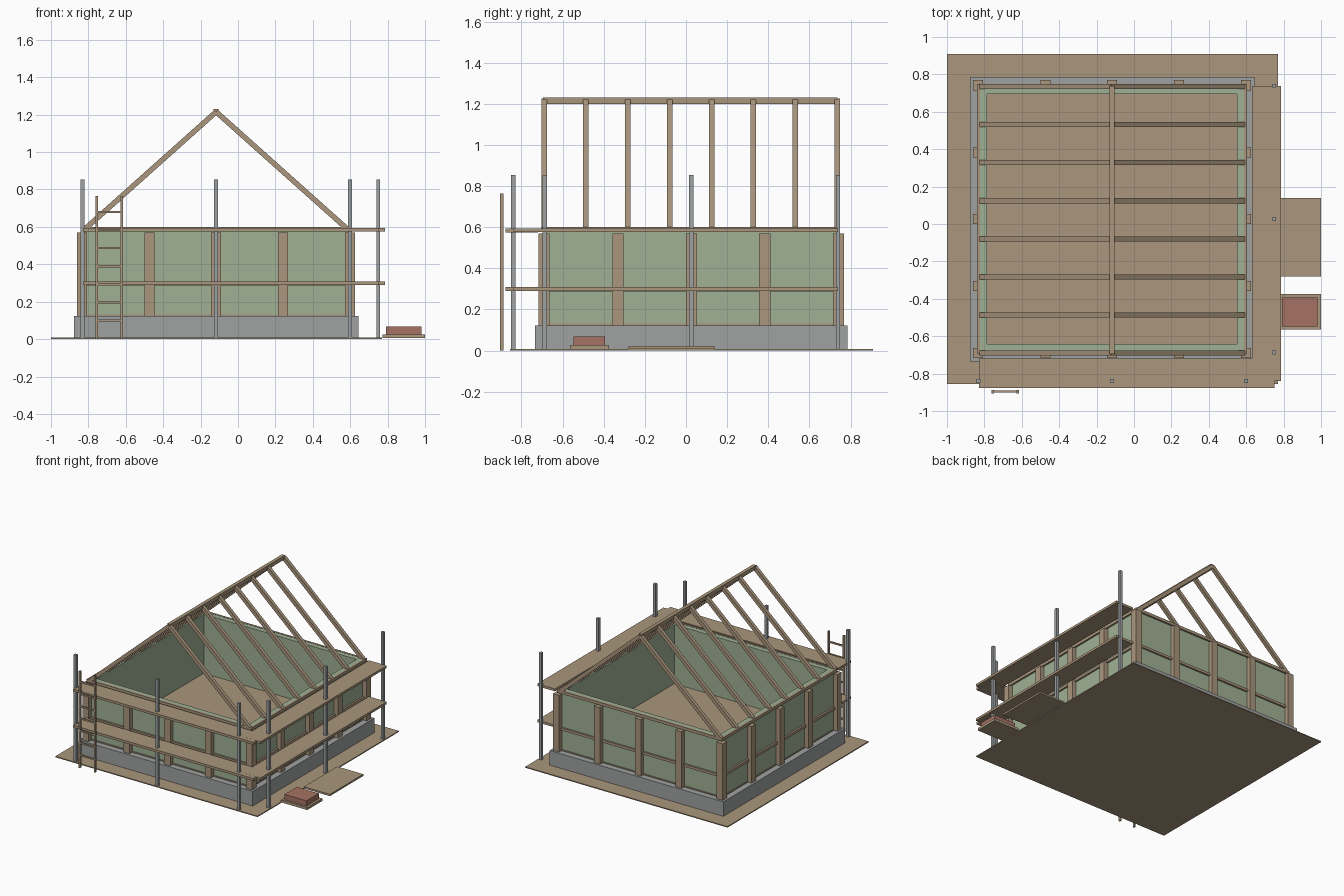
import bpy
import bmesh
import math
from mathutils import Matrix, Vector

if "Cube" in bpy.data.objects:
    bpy.data.objects.remove(bpy.data.objects["Cube"], do_unlink=True)


def material(name, rgb):
    m = bpy.data.materials.new(name)
    m.use_nodes = True
    m.diffuse_color = (*rgb, 1)
    m.node_tree.nodes["Principled BSDF"].inputs["Base Color"].default_value = (*rgb, 1)
    return m


WOOD = material("timber", (0.40, 0.305, 0.205))
GREEN = material("green panel", (0.35, 0.44, 0.30))
CONCRETE = material("concrete grey", (0.35, 0.36, 0.36))
STEEL = material("steel grey", (0.34, 0.36, 0.37))
BRICK = material("brick red", (0.38, 0.17, 0.125))


def boxes(name, mat, spans, turn=None):
    """One object made of boxes, each given as (x range, y range, z range)."""
    bm = bmesh.new()
    for span in spans:
        mid = Vector([(a + b) / 2 for a, b in span])
        size = Vector([b - a for a, b in span])
        bmesh.ops.create_cube(bm, size=1, matrix=Matrix.Translation(mid) @ Matrix.Diagonal((*size, 1)))
    me = bpy.data.meshes.new(name)
    bm.to_mesh(me)
    bm.free()
    me.materials.append(mat)
    ob = bpy.data.objects.new(name, me)
    bpy.context.collection.objects.link(ob)
    if turn:
        ob.matrix_world = turn
    return ob


def around(c, half):
    return (c - half, c + half)


# House centre
CX, CY = -0.117, 0.026


def ring(name, mat, inner, outer, z):
    """Four boxes forming a square frame around the house centre."""
    spans = []
    for s in (-1, 1):
        band = sorted((s * inner, s * outer))
        spans.append((around(CX, outer), (CY + band[0], CY + band[1]), z))
        spans.append(((CX + band[0], CX + band[1]), around(CY, inner), z))
    return boxes(name, mat, spans)


# Ground board, foundation and floor
boxes("ground_board", WOOD, [((-1, 0.77), (-0.855, 0.91), (0, 0.008))])
boxes("foundation", CONCRETE, [(around(CX, 0.76), around(CY, 0.76), (0.003, 0.123))])
boxes("floor", WOOD, [(around(CX, 0.713), around(CY, 0.713), (0.115, 0.131))])

# Wall panels with rails on the outside
ring("wall_panels", GREEN, 0.668, 0.708, (0.125, 0.598))
ring("middle_rail", WOOD, 0.70, 0.722, (0.288, 0.308))
ring("top_rail", WOOD, 0.706, 0.722, (0.577, 0.60))

# Wall posts, five to a side
STEP = 0.357
posts = []
for i in range(-2, 3):
    for j in range(-2, 3):
        if 2 in (abs(i), abs(j)):
            px = CX + i * STEP + (0.002 if abs(i) == 2 else 0) * i / 2
            py = CY + j * STEP + (0.002 if abs(j) == 2 else 0) * j / 2
            posts.append((around(px, 0.027), around(py, 0.027), (0.12, 0.57)))
boxes("wall_posts", WOOD, posts)

# Roof rafters and ridge beam
EAVE, PEAK, RUN = 0.59, 1.215, 0.70
slope = math.atan2(PEAK - EAVE, RUN)
length = math.hypot(RUN, PEAK - EAVE)
rafter_rows = [(around(length / 2, length / 2), around(-0.69 + k * 0.2036, 0.0135), (-0.014, 0.014))
               for k in range(8)]
for side, s in (("left", 1), ("right", -1)):
    place = Matrix.Translation((CX + s * RUN, 0, EAVE)) @ Matrix.Rotation(
        slope if s > 0 else math.pi - slope, 4, "Y")
    # local x runs from the eave up to the ridge
    up = Vector((-s * RUN, 0, PEAK - EAVE)).normalized()
    across = Vector((0, 1, 0))
    out = up.cross(across)
    place = Matrix.Translation((CX + s * RUN, 0, EAVE)) @ Matrix((up, across, out)).transposed().to_4x4()
    boxes(side + "_rafters", WOOD, rafter_rows, place)
boxes("ridge_beam", WOOD, [(around(CX, 0.014), (-0.695, 0.737), (1.20, 1.23))])

# Scaffold poles and walkways
pole_spots = [(CX + k * 0.715, -0.84) for k in (-1, 0, 1)]
pole_spots += [(0.75, CY + k * 0.713) for k in (-1, 0, 1)]
boxes("scaffold_poles", STEEL, [(around(x, 0.0105), around(y, 0.0105), (0, 0.853)) for x, y in pole_spots])
for name, z in (("lower", 0.289), ("upper", 0.575)):
    boxes(name + "_front_walkway", WOOD, [((-0.83, 0.75), (-0.877, -0.72), (z, z + 0.019))])
    boxes(name + "_side_walkway", WOOD, [((0.63, 0.785), (-0.84, 0.738), (z + 0.001, z + 0.0195))])

# Ladder
rails = [(around(x, 0.006), (-0.905, -0.888), (0, 0.765)) for x in (-0.755, -0.621)]
rungs = [((-0.755, -0.621), (-0.902, -0.891), around(0.1 + k * 0.0967, 0.006)) for k in range(7)]
boxes("ladder", WOOD, rails + rungs)

# Loose boards and brick pallet
boxes("board_stack", WOOD, [((0.772, 1.0), (-0.28, 0.138), (0.008, 0.022))])
boxes("pallet", WOOD, [((0.772, 1.0), (-0.563, -0.375), (0.006, 0.026))])
boxes("brick_stack", BRICK, [((0.79, 0.982), (-0.547, -0.393), (0.026, 0.068))])
